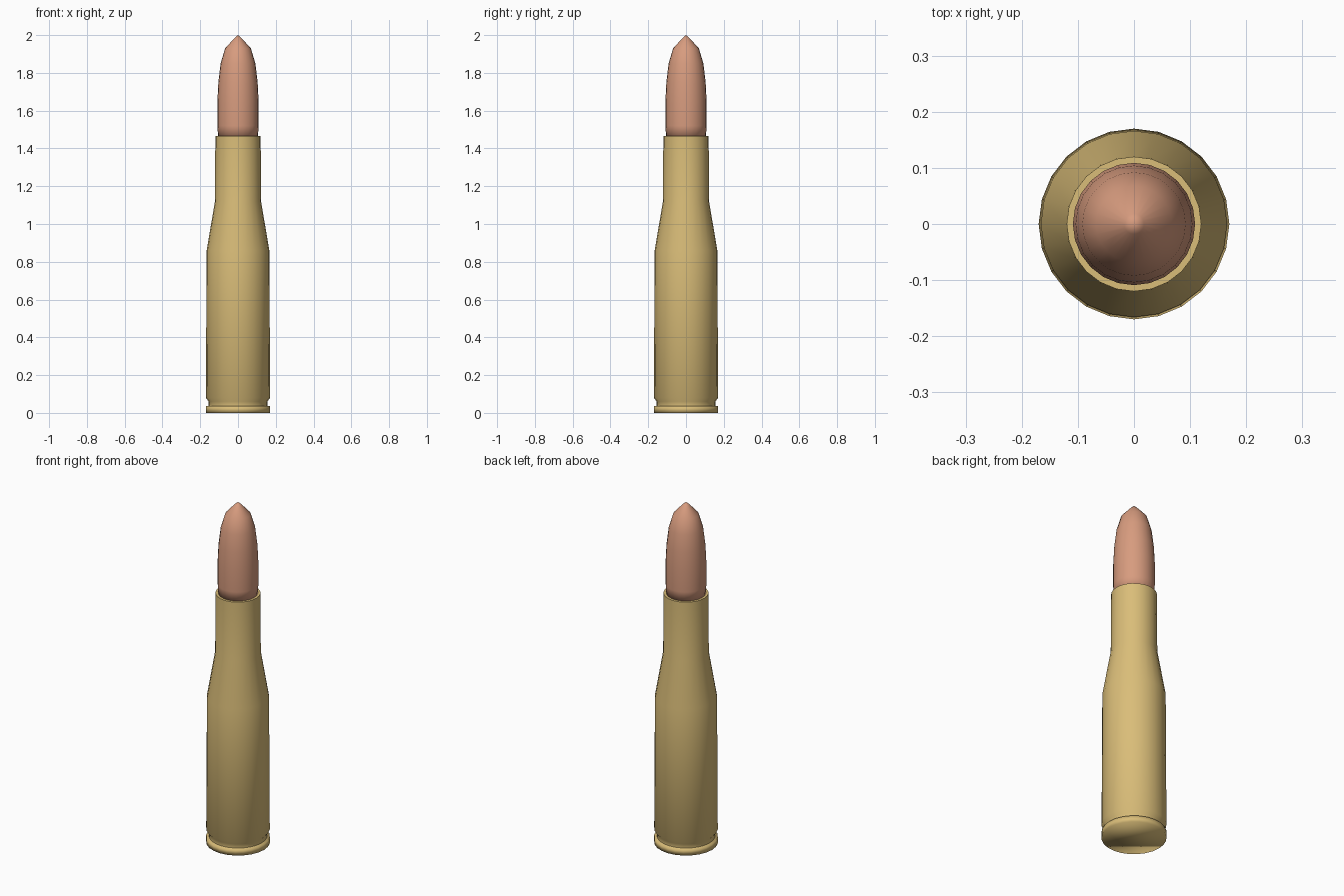
import bpy
import bmesh
import math

SIDES = 24

cube = bpy.data.objects.get("Cube")
if cube:
    bpy.data.objects.remove(cube, do_unlink=True)


def make_material(name, rgb):
    mat = bpy.data.materials.new(name)
    mat.use_nodes = True
    color = (*rgb, 1.0)
    mat.diffuse_color = color
    mat.node_tree.nodes["Principled BSDF"].inputs["Base Color"].default_value = color
    return mat


def lathe(name, profile, mat, sharp_angle=None):
    """Turn a bottom-to-top (radius, height) profile; close both ends."""
    bm = bmesh.new()
    rings = []
    for r, z in profile:
        if r == 0:
            rings.append([bm.verts.new((0, 0, z))])
        else:
            angles = [math.tau * i / SIDES for i in range(SIDES)]
            rings.append([bm.verts.new((r * math.cos(a), r * math.sin(a), z)) for a in angles])
    for low, high in zip(rings, rings[1:]):
        for i in range(SIDES):
            j = (i + 1) % SIDES
            if len(high) == 1:
                bm.faces.new((low[i], low[j], high[0]))
            else:
                bm.faces.new((low[i], low[j], high[j], high[i]))
    bm.faces.new(rings[0][::-1])
    if len(rings[-1]) > 1:
        bm.faces.new(rings[-1])
    mesh = bpy.data.meshes.new(name)
    bm.to_mesh(mesh)
    bm.free()
    mesh.materials.append(mat)
    obj = bpy.data.objects.new(name, mesh)
    bpy.context.collection.objects.link(obj)
    bpy.ops.object.select_all(action="DESELECT")
    obj.select_set(True)
    bpy.context.view_layer.objects.active = obj
    if sharp_angle is None:
        bpy.ops.object.shade_smooth()
    else:
        bpy.ops.object.shade_smooth_by_angle(angle=math.radians(sharp_angle))
    return obj


brass = make_material("brass", (0.70, 0.51, 0.19))
copper = make_material("copper", (0.68, 0.33, 0.21))

# Base rim, softly shaded around its lower edge
lathe("base_rim", [(0.17, 0), (0.17, 0.037)], brass)

# Case: extractor groove, tapered body, shoulder and neck
lathe("case", [
    (0.155, 0.037), (0.155, 0.06), (0.17, 0.08), (0.166, 0.86),
    (0.122, 1.12), (0.12, 1.466),
], brass, 60)

# Pointed nose with a slightly tucked base seated in the neck
lathe("bullet", [
    (0.105, 1.455), (0.109, 1.52), (0.109, 1.65), (0.104, 1.75),
    (0.092, 1.85), (0.068, 1.93), (0.018, 1.985), (0, 2.0),
], copper)
